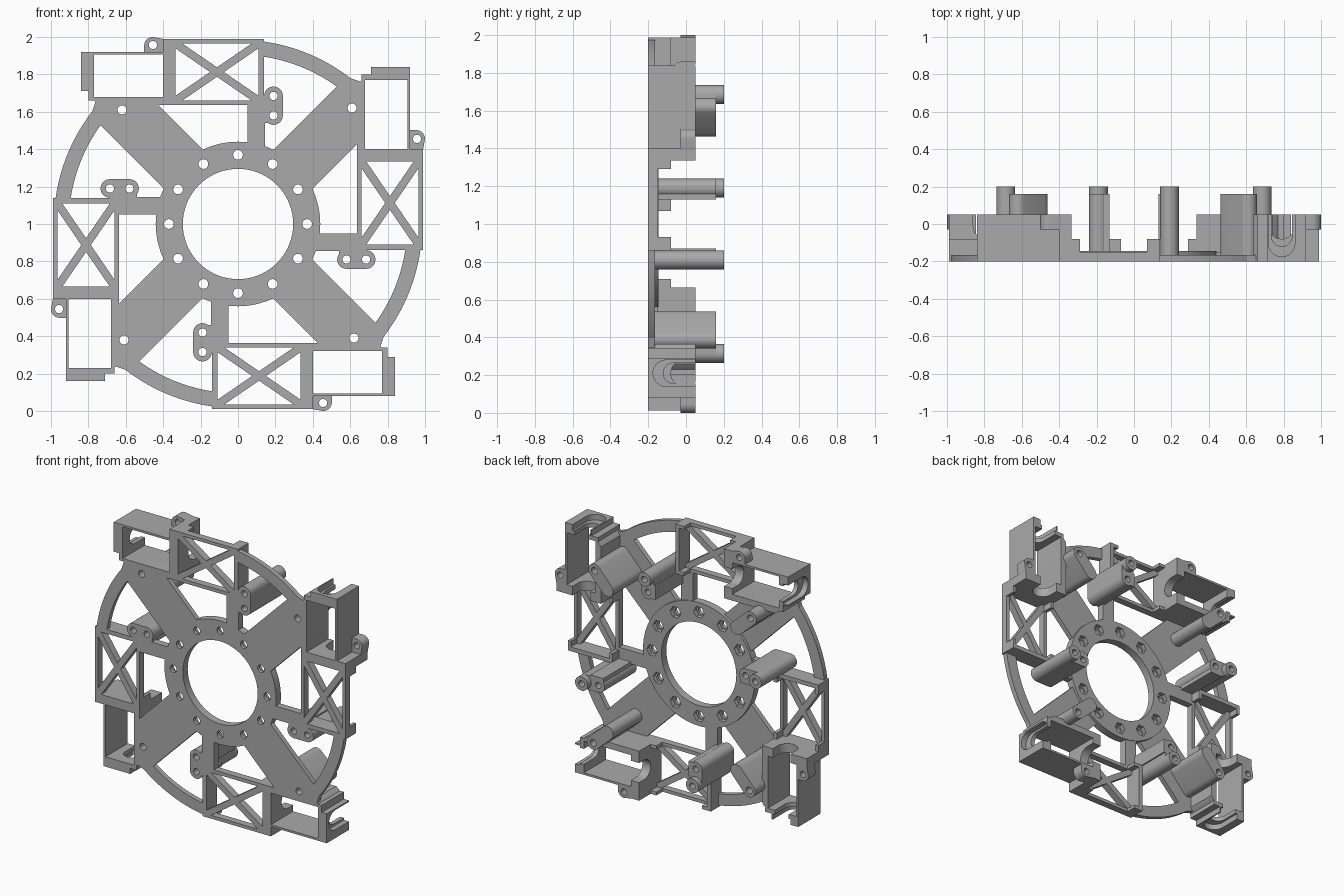
import bpy, bmesh, math
from mathutils import Matrix

old = bpy.data.objects.get("Cube")
if old:
    bpy.data.objects.remove(old)

grey = bpy.data.materials.new("mid_grey")
grey.use_nodes = True
tint = (0.4, 0.4, 0.4, 1)
grey.diffuse_color = tint
grey.node_tree.nodes["Principled BSDF"].inputs["Base Color"].default_value = tint

FACE_ON = Matrix.Rotation(math.pi / 2, 4, 'X')                 # outline lies in x-z
SIDE_ON = Matrix(((0, 0, -1, 0), (0, 1, 0, 0), (1, 0, 0, 0), (0, 0, 0, 1)))  # outline lies in z-y
CENTRE = Matrix.Translation((0, 0, 1))
FRONT, BACK, PLATE, STEP = -0.2, 0.05, -0.15, -0.08


def arc(cx, cy, r, a0, a1, n=12):
    steps = [math.radians(a0 + (a1 - a0) * i / n) for i in range(n + 1)]
    return [(cx + r * math.cos(a), cy + r * math.sin(a)) for a in steps]


def circle(cx, cy, r, n=24):
    return arc(cx, cy, r, 0, 360, n)[:-1]


def rect(x0, x1, y0, y1):
    return [(x0, y0), (x1, y0), (x1, y1), (x0, y1)]


def capsule(x0, y0, x1, y1, r):
    a = math.degrees(math.atan2(y1 - y0, x1 - x0))
    return arc(x0, y0, r, a + 90, a + 270) + arc(x1, y1, r, a - 90, a + 90)


def extrude(name, loops, lo, hi, side=False, copies=4):
    """Fill an outline with holes, give it depth and repeat it around the hub."""
    curve = bpy.data.curves.new(name, 'CURVE')
    curve.dimensions = '2D'
    curve.fill_mode = 'BOTH'
    curve.extrude = (hi - lo) / 2
    for loop in loops:
        spline = curve.splines.new('POLY')
        spline.points.add(len(loop) - 1)
        for point, (a, b) in zip(spline.points, loop):
            point.co = (a, b, 0, 1)
        spline.use_cyclic_u = True
    temp = bpy.data.objects.new(name + "_outline", curve)
    bpy.context.collection.objects.link(temp)
    graph = bpy.context.evaluated_depsgraph_get()
    mesh = bpy.data.meshes.new_from_object(temp.evaluated_get(graph))
    bpy.data.objects.remove(temp)

    bm = bmesh.new()
    bm.from_mesh(mesh)
    bmesh.ops.remove_doubles(bm, verts=bm.verts, dist=0.0001)
    bmesh.ops.recalc_face_normals(bm, faces=bm.faces)
    mid = (lo + hi) / 2
    shift = Matrix.Translation((mid, 0, 0) if side else (0, mid, 0))
    bm.transform(shift @ (SIDE_ON if side else FACE_ON))
    bm.to_mesh(mesh)
    bm.free()
    mesh.shade_smooth()
    mesh.set_sharp_from_angle(angle=math.radians(30))
    mesh.materials.clear()
    mesh.materials.append(grey)
    for k in range(copies):
        ob = bpy.data.objects.new(f"{name}_{k + 1}" if copies > 1 else name, mesh)
        ob.matrix_world = CENTRE @ Matrix.Rotation(k * math.pi / 2, 4, 'Y')
        bpy.context.collection.objects.link(ob)


# Hub ring: round bolt holes in front, hexagonal nut pockets behind
def bolt_holes(r, n):
    return [circle(0.37 * math.cos(a), 0.37 * math.sin(a), r, n)
            for a in (math.radians(30 * i) for i in range(12))]


hub = [circle(0, 0, 0.44, 72), circle(0, 0, 0.295, 72)]
extrude("hub_ring", hub + bolt_holes(0.026, 20), FRONT, -0.175, copies=1)
extrude("hub_nut_ring", hub + bolt_holes(0.042, 6), -0.175, -0.145, copies=1)

# Diagonal arms and outer rim
arm = [(0.394, 0.184), (0.66, 0.45), (0.66, 0.76), (0.6, 0.78), (0.55, 0.758), (0.186, 0.394)]
arm_hole = circle(0.61, 0.62, 0.024)
extrude("arm", [arm, arm_hole], FRONT, -0.165)
extrude("rim", [arc(0, 0, 0.985, 51, 82.5, 20) + arc(0, 0, 0.905, 82.5, 51, 20)], FRONT, -0.165)
extrude("arm_post", [capsule(0.51, 0.51, 0.61, 0.62, 0.048), arm_hole], -0.19, 0.16)

# Truss panel: frame, crossed braces, raised walls and stepped corners
WL, WR, WB, WT = -0.335, 0.11, 0.66, 0.965
extrude("truss_frame", [rect(-0.4, 0.14, 0.635, 0.988), rect(WL, WR, WB, WT)], FRONT, PLATE)
for name, (z0, z1) in {"brace_rising": (WB, WT), "brace_falling": (WT, WB)}.items():
    length = math.hypot(WR - WL, z1 - z0)
    dx, dz = -(z1 - z0) / length * 0.021, (WR - WL) / length * 0.021
    extrude(name, [[(WL + dx, z0 + dz), (WL - dx, z0 - dz),
                    (WR - dx, z1 - dz), (WR + dx, z1 + dz)]], FRONT, PLATE)
extrude("truss_end_wall", [rect(WR, 0.14, 0.635, 0.988)], FRONT, STEP)
for name, (z0, z1) in {"outer": (WT, 0.988), "inner": (0.635, WB)}.items():
    extrude(name + "_step_near_box", [rect(WL - 0.01, -0.29, z0, z1)], FRONT, STEP)
    extrude(name + "_step_far", [rect(0.07, WR + 0.01, z0, z1)], FRONT, STEP)

# Spoke bar and the stepped double post beside it
extrude("spoke_bar", [rect(0.05, 0.145, 0.41, 0.65)], FRONT, PLATE)
holes = [circle(0.19, 0.58, 0.022), circle(0.19, 0.685, 0.022)]
extrude("double_post", [capsule(0.19, 0.58, 0.19, 0.685, 0.05)] + holes, FRONT, 0.16)
extrude("post_link", [rect(0.13, 0.16, 0.54, 0.64)], FRONT, 0.16)
extrude("post_tip", [circle(0.19, 0.685, 0.05), holes[1]], 0.155, 0.2)


# Open motor box with notched end walls
def notched(z0, z1, half, bottom):
    """Wall section with a round-bottomed slot open to the back."""
    mid = 0.79
    slot = arc(mid, bottom + half, half, 0, -180)
    return [[(z1, FRONT), (z1, BACK), (mid + half, BACK)] + slot
            + [(mid - half, BACK), (z0, BACK), (z0, FRONT)]]


extrude("box_outer_wall", [rect(-0.84, -0.335, 0.905, 0.92)], FRONT, BACK)
extrude("box_inner_wall", [[(-0.785, 0.68), (-0.76, 0.65), (-0.74, 0.635), (-0.335, 0.635),
                            (-0.335, 0.66), (-0.4, 0.68)]], FRONT, BACK)
extrude("box_end_outer", notched(0.71, 0.92, 0.07, -0.175), -0.84, -0.8, side=True)
extrude("box_end_inner", notched(0.66, 0.915, 0.055, -0.12), -0.8, -0.77, side=True)
extrude("box_truss_wall", notched(0.635, 0.988, 0.07, -0.08), -0.4, WL, side=True)

# Screw tab on the outside of the box
tab = arc(-0.455, 0.953, 0.047, 90, 180) + [(-0.502, 0.915), (-0.39, 0.915), (-0.39, 0.988)]
tab_hole = circle(-0.455, 0.957, 0.022)
extrude("screw_tab", [tab, tab_hole], -0.03, BACK)
